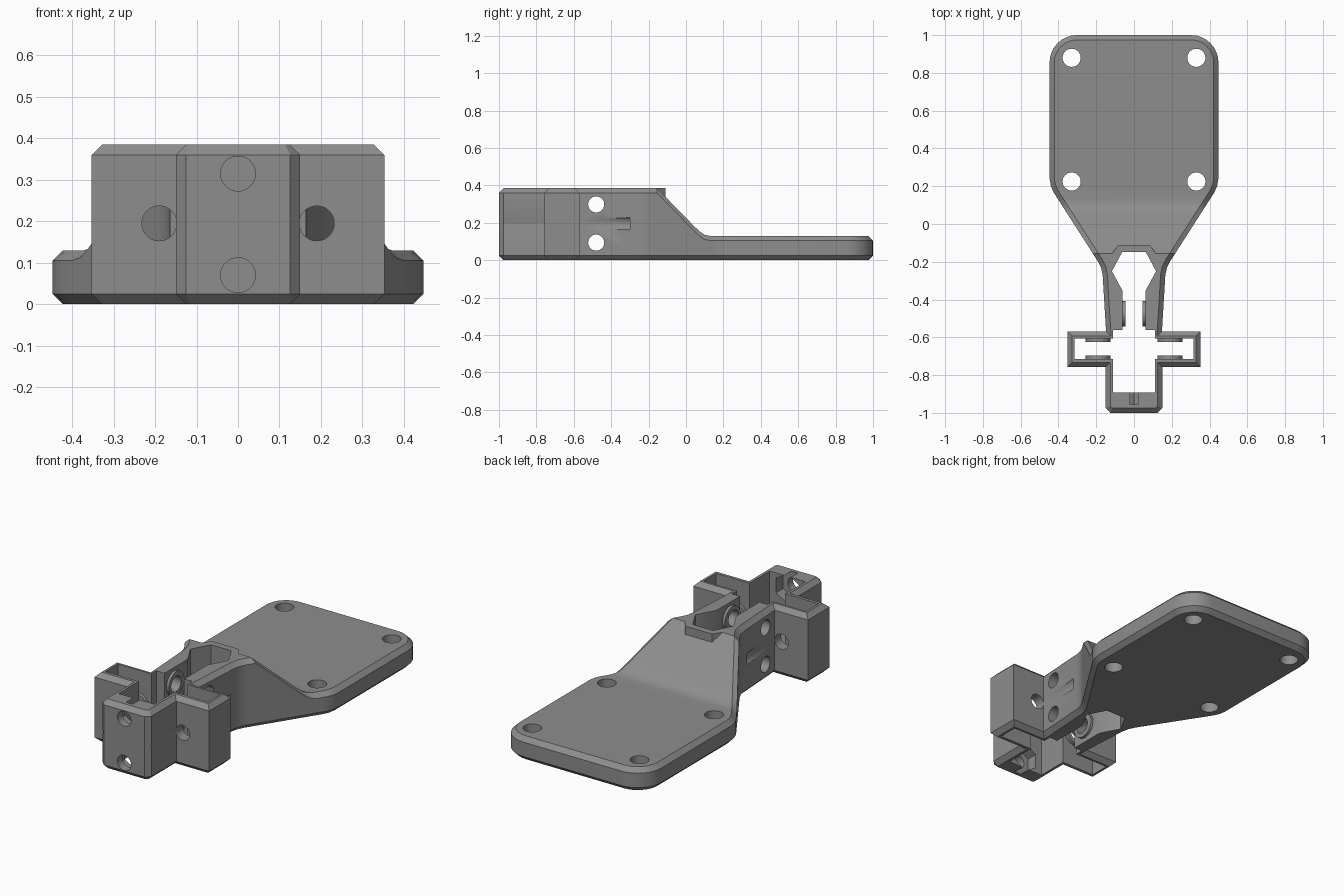
import bpy, bmesh, math
from mathutils import Vector, Matrix

if "Cube" in bpy.data.objects:
    bpy.data.objects.remove(bpy.data.objects["Cube"])

H, C = 0.385, 0.025            # block height, edge chamfer
SLOPE = [(-0.155, H), (0.045, 0.18), (0.075, 0.152), (0.1, 0.136), (0.13, 0.13)]

mat = bpy.data.materials.new("grey plastic")
mat.diffuse_color = (0.27, 0.27, 0.27, 1)
mat.use_nodes = True
mat.node_tree.nodes["Principled BSDF"].inputs["Base Color"].default_value = mat.diffuse_color


def top_height(y):
    """Height of the upper surface along the length."""
    if y <= SLOPE[0][0]:
        return H
    for (y0, z0), (y1, z1) in zip(SLOPE, SLOPE[1:]):
        if y <= y1:
            return z0 + (z1 - z0) * (y - y0) / (y1 - y0)
    return SLOPE[-1][1]


def mirrored(half):
    """Close a right-hand half outline (front to back) by mirroring in x."""
    return half + [(-x, y) for x, y in reversed(half)]


def inset(pts, d):
    """Mitred inward offset of a counter-clockwise outline."""
    out = []
    for i, p in enumerate(pts):
        p = Vector(p)
        a = (p - Vector(pts[i - 1])).normalized()
        b = (Vector(pts[(i + 1) % len(pts)]) - p).normalized()
        na, nb = Vector((-a.y, a.x)), Vector((-b.y, b.x))
        out.append(tuple(p + (na + nb) * d / (1 + na.dot(nb))))
    return out


def loft(name, rings):
    """Solid through (outline, z) rings, capped at both ends."""
    bm = bmesh.new()
    vs = [[bm.verts.new((x, y, z)) for x, y in pts] for pts, z in rings]
    n = len(vs[0])
    for lo, hi in zip(vs, vs[1:]):
        for i in range(n):
            j = (i + 1) % n
            bm.faces.new((lo[i], lo[j], hi[j], hi[i]))
    bm.faces.new(vs[0][::-1])
    bm.faces.new(vs[-1])
    return finish(name, bm)


def finish(name, bm):
    me = bpy.data.meshes.new(name)
    bm.normal_update()
    bm.to_mesh(me)
    bm.free()
    ob = bpy.data.objects.new(name, me)
    me.materials.append(mat)
    bpy.context.collection.objects.link(ob)
    return ob


def prism(name, pts, z0, z1):
    return loft(name, [(pts, z0), (pts, z1)])


def rod(name, center, r, length, axis, sides=32, spin=0.0):
    """Cylinder centred on a point and lying along an axis."""
    bm = bmesh.new()
    turn = {'X': Matrix.Rotation(math.pi / 2, 4, 'Y'),
            'Y': Matrix.Rotation(math.pi / 2, 4, 'X'), 'Z': Matrix()}[axis]
    bmesh.ops.create_cone(bm, cap_ends=True, segments=sides, radius1=r, radius2=r, depth=length,
                          matrix=Matrix.Translation(center) @ turn @ Matrix.Rotation(spin, 4, 'Z'))
    return finish(name, bm)


def combine(ob, tool, op):
    """Apply one boolean and discard the tool."""
    m = ob.modifiers.new(op, 'BOOLEAN')
    m.operation, m.object, m.solver = op, tool, 'EXACT'
    bpy.context.view_layer.objects.active = ob
    bpy.ops.object.modifier_apply(modifier=m.name)
    bpy.data.objects.remove(tool)


# Outer outline: chamfered nose, cross arms, neck, flared plate with round corners
half = [(0.125, -1), (0.15, -0.975), (0.15, -0.757), (0.353, -0.757), (0.353, -0.568),
        (0.148, -0.568), (0.166, -0.27), (0.174, -0.232), (0.19, -0.2), (0.424, 0.165),
        (0.44, 0.2), (0.447, 0.24)]
R = 0.145
half += [(0.447 - R + R * math.cos(a), 1 - R + R * math.sin(a))
         for a in (math.pi / 2 * i / 8 for i in range(9))]
outline = mirrored(half)
small = inset(outline, C)
body = loft("mount_body", [(small, 0), (outline, C), (outline, H - C), (small, H)])

# Drop the upper surface from the block down to the plate
bm = bmesh.new()
bm.from_mesh(body.data)
for y, _ in SLOPE:
    bmesh.ops.bisect_plane(bm, geom=bm.verts[:] + bm.edges[:] + bm.faces[:], dist=1e-5,
                           plane_co=(0, y, 0), plane_no=(0, 1, 0))
for v in bm.verts:
    if v.co.z > 0.2:
        v.co.z += top_height(v.co.y) - H
bm.to_mesh(body.data)
bm.free()

# Lip behind the hexagonal opening
combine(body, prism("lip", mirrored([(0.115, -0.2), (0.115, -0.155), (0.083, -0.11)]), 0.2, H), 'UNION')

# Through opening: cross-shaped socket, narrow channel, hexagonal end
opening = mirrored([(0.11, -0.892), (0.11, -0.715), (0.315, -0.715), (0.315, -0.605),
                    (0.11, -0.605), (0.11, -0.56), (0.06, -0.56), (0.06, -0.355),
                    (0.117, -0.25), (0.062, -0.148)])
combine(body, prism("opening", opening, -0.1, 0.6), 'DIFFERENCE')

# Raised rings around the bolt holes
for s in (-1, 1):
    for z in (0.094, 0.298):
        combine(body, rod("ring", (s * 0.0625, -0.475, z), 0.068, 0.035, 'X'), 'UNION')
    for y in (-0.61, -0.71):
        combine(body, rod("ring", (s * 0.19, y, 0.195), 0.066, 0.03, 'Y'), 'UNION')

# Bolt holes
for s in (-1, 1):
    combine(body, rod("arm_bolt", (s * 0.19, -0.7, 0.195), 0.042, 0.8, 'Y'), 'DIFFERENCE')
    for y in (0.225, 0.88):
        combine(body, rod("plate_bolt", (s * 0.33, y, 0.1), 0.048, 0.6, 'Z'), 'DIFFERENCE')
for z in (0.094, 0.298):
    combine(body, rod("neck_bolt", (0, -0.48, z), 0.043, 0.6, 'X'), 'DIFFERENCE')

# Front bolt holes with hexagonal nut pockets behind them
for z in (0.07, 0.315):
    combine(body, rod("front_bolt", (0, -0.95, z), 0.042, 0.2, 'Y'), 'DIFFERENCE')
    combine(body, rod("nut_pocket", (0, -0.915, z), 0.0815, 0.08, 'Y', 6, math.pi / 6 * 0), 'DIFFERENCE')

# Smooth round surfaces, keep the edges sharp
bpy.context.view_layer.objects.active = body
body.select_set(True)
bpy.ops.object.shade_smooth_by_angle(angle=math.radians(30))
